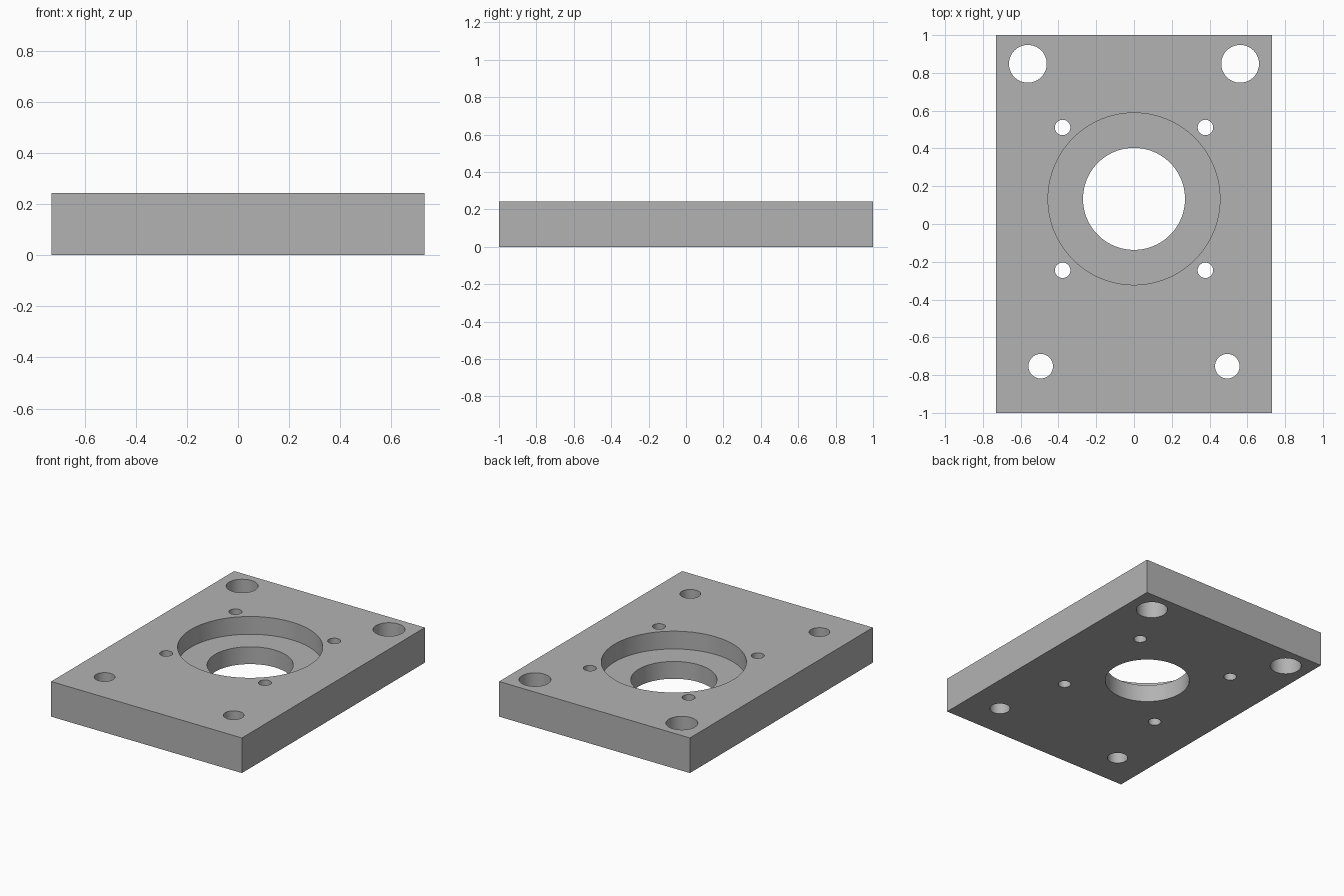
import bpy
import math

cube = bpy.data.objects.get("Cube")
if cube:
    bpy.data.objects.remove(cube, do_unlink=True)

WIDTH, LENGTH, THICK = 1.46, 2.0, 0.243
BORE_Y = 0.133      # centre of the bearing bore
POCKET_FLOOR = 0.12

# Plain grey metal
grey = bpy.data.materials.new("grey metal")
colour = (0.45, 0.45, 0.45, 1.0)
grey.use_nodes = True
grey.diffuse_color = colour
grey.node_tree.nodes["Principled BSDF"].inputs["Base Color"].default_value = colour

# Rectangular plate
bpy.ops.mesh.primitive_cube_add(size=1, location=(0, 0, THICK / 2))
plate = bpy.context.object
plate.name = "mounting_plate"
plate.scale = (WIDTH, LENGTH, THICK)
bpy.ops.object.transform_apply(location=True, rotation=False, scale=True)
plate.data.materials.append(grey)

cutters = []


def drill(name, x, y, radius, floor=-0.1, sides=64):
    """Cut a round hole from above the plate down to the given floor."""
    top = THICK + 0.1
    bpy.ops.mesh.primitive_cylinder_add(
        vertices=sides, radius=radius, depth=top - floor,
        location=(x, y, (top + floor) / 2))
    cutter = bpy.context.object
    cutter.name = name
    cutter.hide_render = True
    cutter.data.materials.append(grey)
    mod = plate.modifiers.new(name, "BOOLEAN")
    mod.operation = "DIFFERENCE"
    mod.solver = "EXACT"
    mod.object = cutter
    cutters.append(cutter)


# Stepped central bore
drill("bearing_pocket", 0, BORE_Y, 0.455, POCKET_FLOOR, 128)
drill("centre_bore", 0, BORE_Y, 0.27, sides=128)

# Mirrored pairs of bolt holes
for side, s in (("left", 1), ("right", -1)):
    drill(f"back_{side}_hole", s * 0.562, 0.848, 0.10)
    drill(f"front_{side}_hole", s * 0.494, -0.753, 0.065)
    for end, e in (("back", 1), ("front", -1)):
        drill(f"{end}_{side}_screw_hole", s * 0.378, BORE_Y + e * 0.378, 0.041, sides=48)

# Bake the cuts and remove the cutters
bpy.ops.object.select_all(action="DESELECT")
plate.select_set(True)
bpy.context.view_layer.objects.active = plate
for mod in list(plate.modifiers):
    bpy.ops.object.modifier_apply(modifier=mod.name)
for cutter in cutters:
    bpy.data.objects.remove(cutter, do_unlink=True)

bpy.ops.object.shade_smooth_by_angle(angle=math.radians(30))
